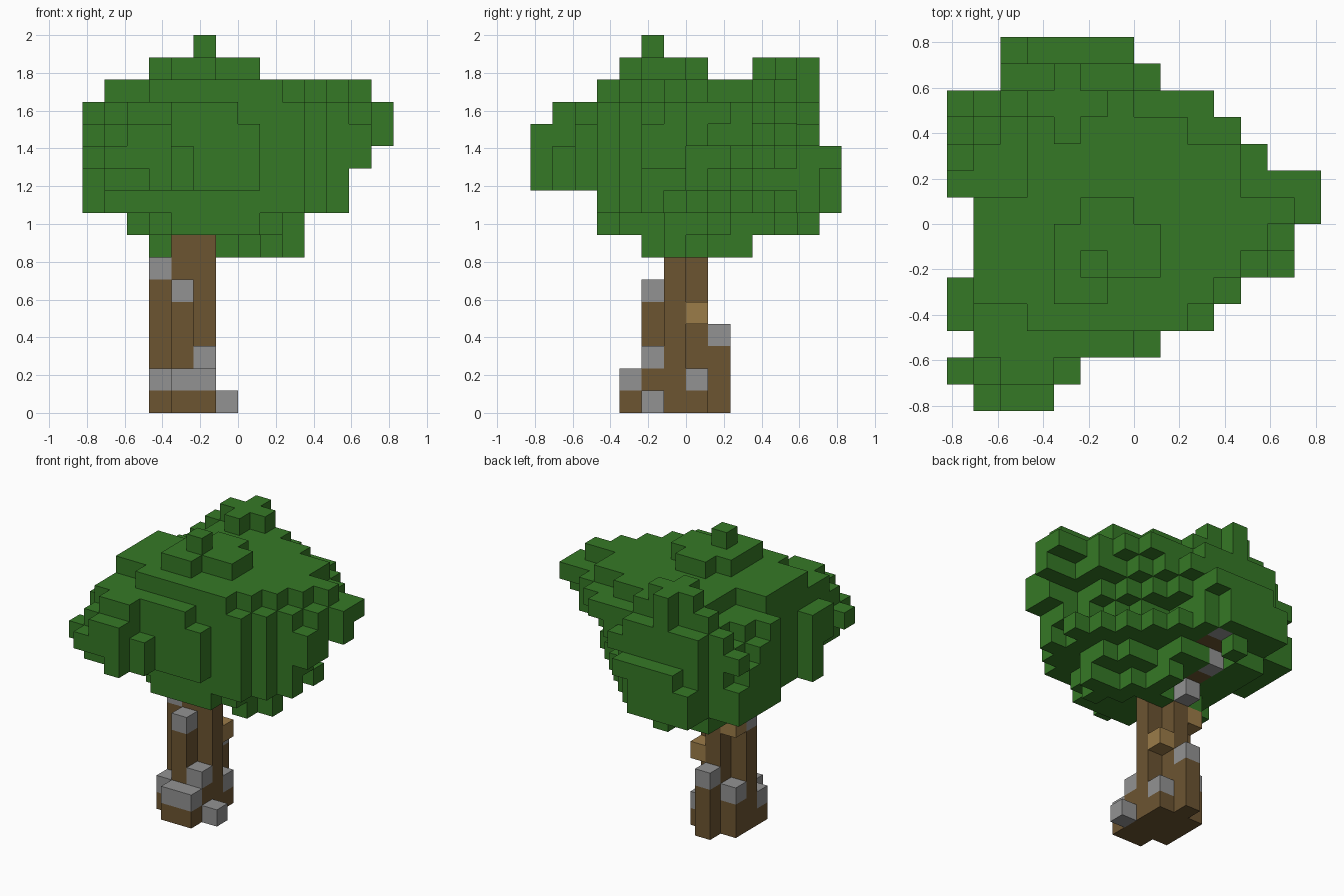
import bpy, bmesh, random
from mathutils import Vector

random.seed(4)
if "Cube" in bpy.data.objects:
    bpy.data.objects.remove(bpy.data.objects["Cube"], do_unlink=True)

UNIT = 2 / 17            # edge of one block
HALF = 7                 # half the grid width in blocks
AXES = [Vector(a) for a in ((1, 0, 0), (0, 1, 0), (0, 0, 1))]


def material(name, rgb):
    m = bpy.data.materials.new(name)
    m.use_nodes = True
    m.diffuse_color = (*rgb, 1)
    bsdf = m.node_tree.nodes["Principled BSDF"]
    bsdf.inputs["Base Color"].default_value = (*rgb, 1)
    bsdf.inputs["Roughness"].default_value = 0.9
    return m


def step(cell, axis, sign):
    c = list(cell)
    c[axis] += sign
    return tuple(c)


def column(i, j, low, high):
    return {(i, j, k) for k in range(low, high + 1)}


def build_blocks(name, cells, solid, mat):
    """Draw only the block sides that are not covered by another block."""
    bm = bmesh.new()
    for cell in sorted(cells):
        centre = Vector(cell) + Vector((0.5 - HALF, 0.5 - HALF, 0.5))
        for a in range(3):
            for sign in (-1, 1):
                if step(cell, a, sign) in solid:
                    continue
                u, v = AXES[(a + 1) % 3] / 2, AXES[(a + 2) % 3] / 2
                mid = centre + AXES[a] * sign / 2
                ring = [mid - u - v, mid + u - v, mid + u + v, mid - u + v]
                bm.faces.new([bm.verts.new(p * UNIT) for p in ring[::sign]])
    bmesh.ops.remove_doubles(bm, verts=bm.verts, dist=UNIT / 100)
    mesh = bpy.data.meshes.new(name)
    bm.to_mesh(mesh)
    bm.free()
    mesh.materials.append(mat)
    ob = bpy.data.objects.new(name, mesh)
    bpy.context.collection.objects.link(ob)


# Trunk: a cross-shaped core with flared root columns
trunk = set()
for i, j, top in ((4, 6, 9), (4, 7, 9), (3, 6, 8), (5, 6, 8), (4, 5, 5),
                  (5, 5, 2), (3, 5, 1), (3, 7, 2), (5, 7, 1), (4, 8, 3),
                  (4, 4, 1), (5, 4, 1)):
    trunk |= column(i, j, 0, top)
# Bough that climbs to the back under the leaves
bough = {(4, 8, 7), (4, 9, 8), (4, 10, 8), (4, 11, 9), (5, 11, 9), (5, 12, 9)}

# Grey stones and pale bark set in the trunk and bough
stones = {(6, 5, 0), (4, 4, 1), (5, 4, 1), (3, 5, 1), (5, 7, 1), (5, 5, 2),
          (3, 7, 2), (4, 8, 3), (4, 5, 5), (3, 6, 6), (4, 8, 7), (4, 10, 8),
          (5, 12, 9)}
pale_bark = {(5, 7, 4), (3, 7, 6)}
trunk = (trunk | bough) - stones - pale_bark
wood = trunk | stones | pale_bark

# Leaf crown limits: widths per layer, depths per layer, widths per row
LOW = 7
WIDTH = [(3, 9), (2, 9), (0, 11), (0, 11), (0, 12), (0, 13), (0, 13), (1, 12)]
DEPTH = [(5, 9), (3, 12), (3, 13), (0, 13), (0, 13), (0, 11), (1, 11), (3, 10)]
ROWS = [(1, 3), (0, 4), (1, 7), (0, 9), (0, 10), (1, 12), (1, 12), (1, 13),
        (0, 13), (0, 11), (0, 10), (0, 9), (2, 7), (2, 6)]
# Diagonal limits that chamfer the four corners of each layer
BACK_RIGHT = [15, 16, 18, 17, 18, 20, 21, 19]
BACK_LEFT = [5, 9, 11, 11, 10, 9, 8, 6]
FRONT_LEFT = [8, 7, 4, 2, 1, 2, 3, 5]
FRONT_RIGHT = [4, 4, 6, 7, 7, 7, 6, 5]


def in_crown(i, j, k):
    n = k - LOW
    back_lobe = k in (10, 11) and i < HALF
    return (WIDTH[n][0] <= i <= WIDTH[n][1] and DEPTH[n][0] <= j <= DEPTH[n][1]
            and ROWS[j][0] <= i <= ROWS[j][1]
            and (i + j <= BACK_RIGHT[n] or back_lobe) and i + j >= FRONT_LEFT[n]
            and j - i <= BACK_LEFT[n] and i - j <= FRONT_RIGHT[n])


grid = range(2 * HALF)
leaves = {(i, j, k) for i in grid for j in grid for k in range(LOW, 15)
          if in_crown(i, j, k)}

# Central top with its tip
for first, last, j in ((4, 5, 4), (4, 7, 5), (4, 7, 6), (5, 6, 7)):
    leaves |= {(i, j, 15) for i in range(first, last + 1)}
leaves.add((5, 5, 16))

# Hump at the back: stacked diamonds that end in a cross
for k, reach in ((12, 4), (13, 3), (14, 2), (15, 1)):
    leaves |= {(i, j, k) for j in range(8, 13) for i in range(ROWS[j][0], ROWS[j][1] + 1)
               if abs(i - 4) + abs(j - 11) <= reach}

# Openings in the lowest leaves around the trunk and below the bough
leaves -= {(4, j, 7) for j in range(6)} | {(i, 5, 7) for i in range(4, 8)}
for i, j, k in bough:
    leaves -= column(i, j, LOW, k) | column(i + 1, j, LOW, k - 1)
leaves -= wood


def line(cell, axis):
    return tuple(c for n, c in enumerate(cell) if n != axis)


# Nibble exposed corners for a ragged crown, keeping its outlines
count = [{} for _ in AXES]
for c in leaves:
    for a in range(3):
        count[a][line(c, a)] = count[a].get(line(c, a), 0) + 1
solid = leaves | wood
chance = {2: 0.1, 3: 0.3}
for c in sorted(leaves):
    open_sides = sum(step(c, a, s) not in solid for a in range(3) for s in (-1, 1))
    if c[2] < 15 and random.random() < chance.get(open_sides, 0) and all(
            count[a][line(c, a)] > 1 for a in range(3)):
        leaves.discard(c)
        for a in range(3):
            count[a][line(c, a)] -= 1

solid = leaves | wood
build_blocks("leaf_crown", leaves, solid, material("leaf green", (0.036, 0.19, 0.019)))
build_blocks("trunk", trunk, solid, material("bark brown", (0.15, 0.089, 0.031)))
build_blocks("stones", stones, solid, material("stone grey", (0.29, 0.29, 0.29)))
build_blocks("pale_bark", pale_bark, solid, material("pale bark", (0.33, 0.2, 0.066)))
